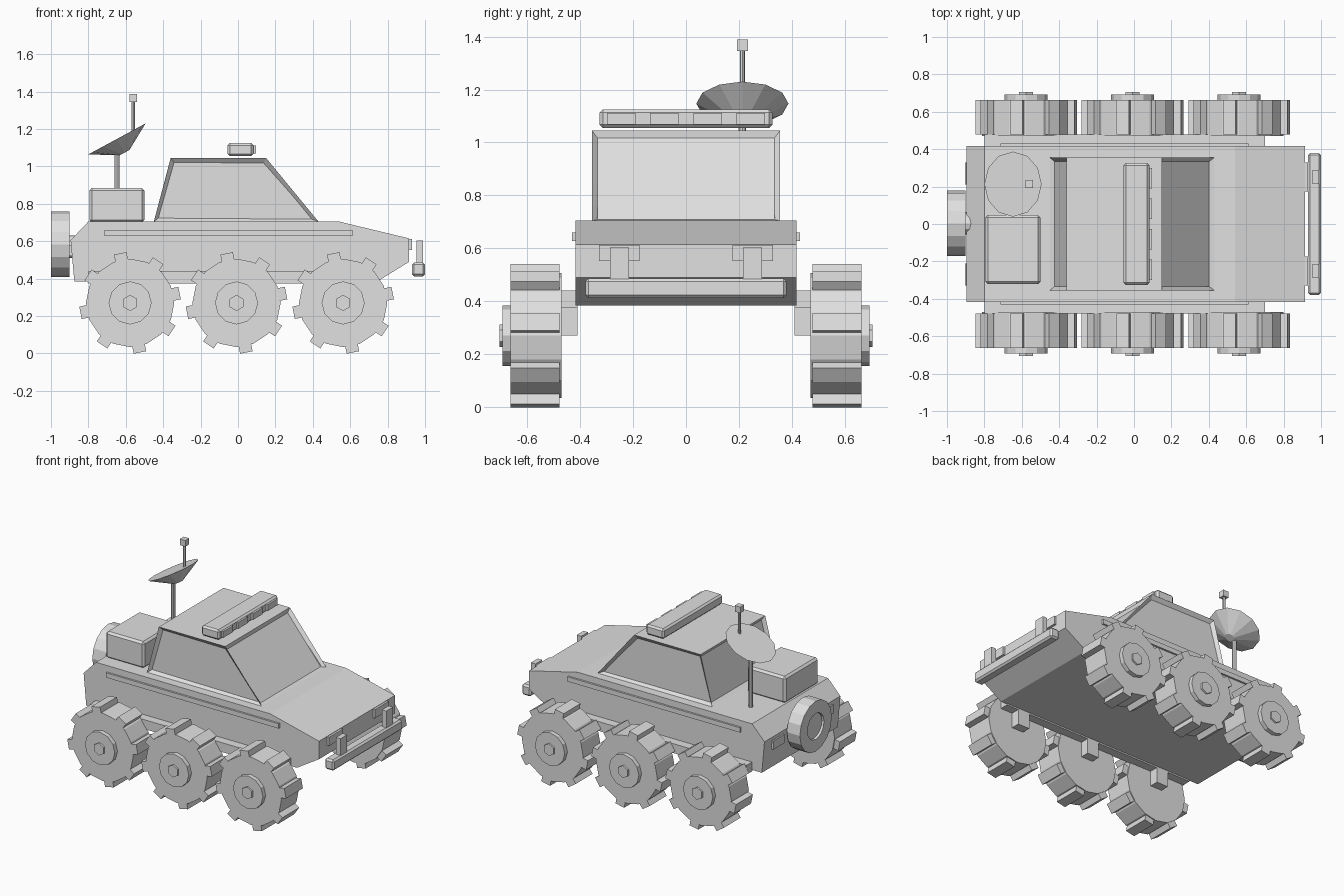
import bpy, bmesh, math
from mathutils import Matrix, Vector

if "Cube" in bpy.data.objects:
    bpy.data.objects.remove(bpy.data.objects["Cube"])

grey = bpy.data.materials.new("light_grey")
grey.use_nodes = True
COLOR = (0.75, 0.75, 0.75, 1)
grey.diffuse_color = COLOR
grey.node_tree.nodes["Principled BSDF"].inputs["Base Color"].default_value = COLOR


def finish(name, bm):
    bmesh.ops.recalc_face_normals(bm, faces=bm.faces)
    mesh = bpy.data.meshes.new(name)
    bm.to_mesh(mesh)
    bm.free()
    mesh.materials.append(grey)
    obj = bpy.data.objects.new(name, mesh)
    bpy.context.collection.objects.link(obj)
    return obj


def add_box(bm, low, high, turn=Matrix()):
    low, high = Vector(low), Vector(high)
    place = Matrix.Translation((low + high) / 2) @ Matrix.Diagonal((*(high - low), 1))
    bmesh.ops.create_cube(bm, size=1, matrix=turn @ place)


def box(name, low, high, bevel=0):
    bm = bmesh.new()
    add_box(bm, low, high)
    obj = finish(name, bm)
    if bevel:
        mod = obj.modifiers.new("bevel", "BEVEL")
        mod.width = bevel
        mod.segments = 1
    return obj


def add_cylinder(bm, centre, radius, depth, sides, axis="Z", radius2=None):
    turn = {"X": Matrix.Rotation(math.pi / 2, 4, "Y"),
            "Y": Matrix.Rotation(math.pi / 2, 4, "X"), "Z": Matrix()}[axis]
    bmesh.ops.create_cone(bm, cap_ends=True, segments=sides, radius1=radius,
                          radius2=radius if radius2 is None else radius2,
                          depth=depth, matrix=Matrix.Translation(centre) @ turn)


def cylinder(name, *args, **kw):
    bm = bmesh.new()
    add_cylinder(bm, *args, **kw)
    return finish(name, bm)


def extruded(name, profile, half, inset=False):
    """Side profile in x and z, extruded across y."""
    bm = bmesh.new()
    face = bm.faces.new([bm.verts.new((x, -half, z)) for x, z in profile])
    ext = bmesh.ops.extrude_face_region(bm, geom=[face])
    bmesh.ops.translate(bm, vec=(0, 2 * half, 0),
                        verts=[v for v in ext["geom"] if isinstance(v, bmesh.types.BMVert)])
    bmesh.ops.recalc_face_normals(bm, faces=bm.faces)
    if inset:
        # recessed windows on the four walls
        bm.normal_update()
        walls = [f for f in bm.faces if abs(f.normal.z) < 0.9]
        bmesh.ops.inset_individual(bm, faces=walls, thickness=0.03, depth=-0.02)
    return finish(name, bm)


# Hull and cabin
extruded("hull", [(-0.875, 0.385), (0.745, 0.385), (0.915, 0.49), (0.915, 0.615),
                  (0.54, 0.705), (-0.8, 0.705), (-0.895, 0.605)], 0.417)
extruded("cabin", [(-0.45, 0.705), (0.43, 0.705), (0.15, 1.045), (-0.36, 1.045)],
         0.355, inset=True)

# Wheels, suspension and side trim, both sides
WHEEL_Z = 0.27
WHEELS = {"rear": -0.577, "middle": -0.008, "front": 0.562}
for side, s in (("left", 1), ("right", -1)):
    def span(a, b):
        return sorted((s * a, s * b))

    y0, y1 = span(0.41, 0.43)
    box("side_trim_" + side, (-0.715, y0, 0.627), (0.613, y1, 0.66))
    y0, y1 = span(0.41, 0.478)
    box("axle_rail_" + side, (-0.8, y0, 0.375), (0.7, y1, 0.44))
    for place, x in WHEELS.items():
        box(f"axle_mount_{place}_{side}", (x - 0.045, y0, 0.27), (x + 0.045, y1, 0.44))
        bm = bmesh.new()
        add_cylinder(bm, (x, s * 0.567, WHEEL_Z), 0.236, 0.192, 16, "Y")
        add_cylinder(bm, (x, s * 0.67, WHEEL_Z), 0.115, 0.046, 12, "Y")
        add_cylinder(bm, (x, s * 0.69, WHEEL_Z), 0.043, 0.03, 6, "Y")
        t0, t1 = span(0.478, 0.663)
        for k in range(8):
            turn = (Matrix.Translation((x, 0, WHEEL_Z))
                    @ Matrix.Rotation(-math.radians(11.25 + 45 * k), 4, "Y"))
            add_box(bm, (0.21, t0, -0.034), (0.27, t1, 0.034), turn)
        finish(f"wheel_{place}_{side}", bm)

    # Front and rear lamps, bumper posts
    y0, y1 = span(0.175, 0.328)
    box("headlight_" + side, (0.9, y0, 0.552), (0.93, y1, 0.612))
    y0, y1 = span(0.215, 0.288)
    box("bumper_post_" + side, (0.955, y0, 0.47), (0.99, y1, 0.603))
    y0, y1 = span(0.21, 0.33)
    box("taillight_" + side, (-0.903, y0, 0.52), (-0.87, y1, 0.58))

box("bumper", (0.93, -0.38, 0.412), (1.0, 0.38, 0.487), 0.012)

# Roof light bar
box("light_bar", (-0.056, -0.326, 1.055), (0.082, 0.326, 1.125), 0.012)
for i, y in enumerate((-0.245, -0.082, 0.082, 0.245)):
    box(f"roof_lamp_{i + 1}", (0.07, y - 0.054, 1.068), (0.095, y + 0.054, 1.112))

# Cargo box
box("cargo_box", (-0.795, -0.322, 0.7), (-0.5, 0.048, 0.885), 0.014)

# Spare wheel with a recessed centre
bm = bmesh.new()
add_cylinder(bm, (-0.95, 0.003, 0.583), 0.175, 0.1, 16, "X")
bm.normal_update()
outer = [f for f in bm.faces if f.normal.x < -0.9]
bmesh.ops.inset_individual(bm, faces=outer, thickness=0.085)
bmesh.ops.inset_individual(bm, faces=outer, thickness=0.002, depth=-0.015)
finish("spare_wheel", bm)
cylinder("spare_wheel_mount", (-0.89, 0.003, 0.57), 0.06, 0.08, 12, "X")

# Dish antenna
DISH_X, DISH_Y = -0.647, 0.213
cylinder("dish_post", (DISH_X, DISH_Y, 0.89), 0.014, 0.4, 8)
dish = cylinder("dish", (0, 0, -0.042), 0.03, 0.084, 12, radius2=0.174)
dish.location = (DISH_X, DISH_Y, 1.147)
dish.rotation_euler = (0, math.radians(-28.4), 0)
cylinder("antenna_mast", (-0.56, DISH_Y, 1.26), 0.009, 0.2, 8)
box("antenna_tip", (-0.581, DISH_Y - 0.021, 1.345), (-0.539, DISH_Y + 0.021, 1.388))
